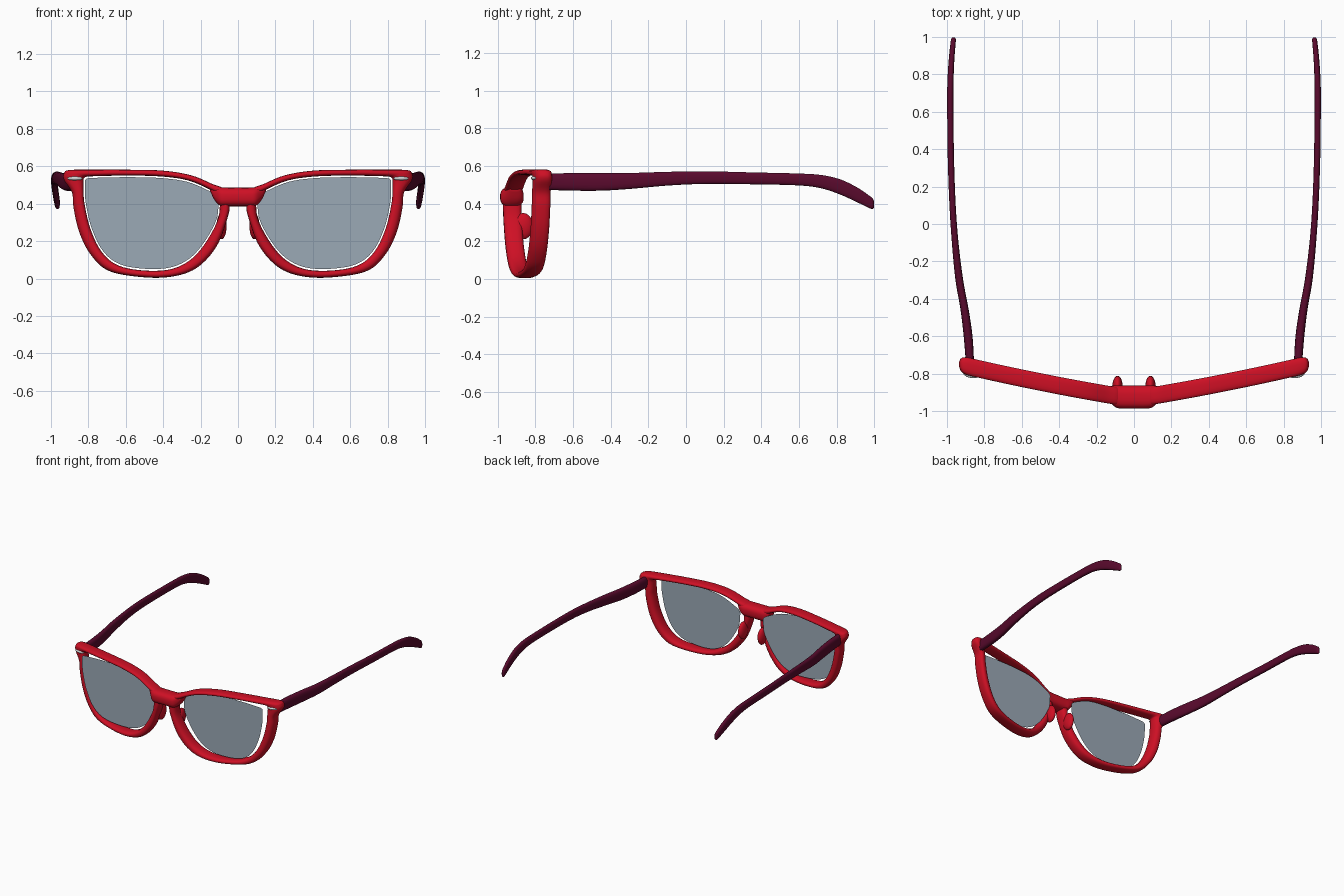
import bpy, math
from mathutils import Vector

if "Cube" in bpy.data.objects:
    bpy.data.objects.remove(bpy.data.objects["Cube"])


def material(name, rgba):
    m = bpy.data.materials.new(name)
    m.diffuse_color = rgba
    m.use_nodes = True
    m.node_tree.nodes["Principled BSDF"].inputs["Base Color"].default_value = m.diffuse_color
    return m


RED = material("red_plastic", (0.62, 0.005, 0.018, 1))
PLUM = material("dark_plum", (0.10, 0.003, 0.026, 1))
GLASS = material("tinted_glass", (0.33, 0.40, 0.47, 0.75))
SILVER = material("silver", (0.65, 0.67, 0.68, 1))


def make(name, verts, faces, mat, mirror=True):
    me = bpy.data.meshes.new(name)
    me.from_pydata(verts, [], faces)
    me.materials.append(mat)
    ob = bpy.data.objects.new(name, me)
    bpy.context.collection.objects.link(ob)
    if mirror:
        ob.modifiers.new("mirror", 'MIRROR')
    bpy.ops.object.select_all(action='DESELECT')
    ob.select_set(True)
    bpy.context.view_layer.objects.active = ob
    bpy.ops.object.mode_set(mode='EDIT')
    bpy.ops.mesh.select_all(action='SELECT')
    if len(faces) > 1:
        bpy.ops.mesh.normals_make_consistent(inside=False)
    bpy.ops.object.mode_set(mode='OBJECT')
    bpy.ops.object.shade_smooth_by_angle(angle=math.radians(50))
    return ob


def smooth(rows, steps, closed):
    """Catmull-Rom interpolation of rows of numbers."""
    n, out = len(rows), []
    pick = (lambda i: rows[i % n]) if closed else (lambda i: rows[max(0, min(n - 1, i))])
    for i in range(n if closed else n - 1):
        for s in range(steps):
            t = s / steps
            out.append([0.5 * (2 * b + (c - a) * t + (2 * a - 5 * b + 4 * c - d) * t * t
                               + (3 * b - a - 3 * c + d) * t ** 3)
                        for a, b, c, d in zip(pick(i - 1), pick(i), pick(i + 1), pick(i + 2))])
    return out if closed else out + [list(rows[-1])]


def oval(k, power):
    """Unit rounded-square section with k points."""
    pts = []
    for i in range(k):
        a = 2 * math.pi * (i + 0.5) / k
        c, s = math.cos(a), math.sin(a)
        pts.append((math.copysign(abs(c) ** power, c), math.copysign(abs(s) ** power, s)))
    return pts


def skin(rings, closed):
    n, k = len(rings), len(rings[0])
    verts = [v for r in rings for v in r]
    faces = [(i * k + j, i * k + (j + 1) % k, (i + 1) % n * k + (j + 1) % k, (i + 1) % n * k + j)
             for i in range(n if closed else n - 1) for j in range(k)]
    if not closed:
        faces += [tuple(range(k)), tuple(range((n - 1) * k, n * k))]
    return verts, faces


def wrap_y(x):
    return -0.935 + 0.16 * x + 0.04 * x * x


# Rims: inner x, z and outer x, z around one lens, including the end piece
RIM = [(.097, .40, .045, .39), (.10, .44, .07, .475), (.15, .475, .14, .507),
       (.27, .525, .25, .552), (.42, .546, .40, .577), (.60, .55, .60, .582),
       (.76, .547, .78, .582), (.812, .543, .905, .580), (.825, .53, .932, .56),
       (.826, .50, .93, .525), (.825, .46, .888, .46), (.82, .40, .88, .38),
       (.79, .27, .85, .25), (.73, .145, .79, .13), (.64, .07, .69, .04),
       (.50, .043, .50, .006), (.36, .05, .34, .012), (.255, .10, .215, .06),
       (.175, .19, .115, .17), (.11, .31, .06, .31)]
loop = smooth(RIM, 5, True)
rings = []
for ix, iz, ox, oz in loop:
    ring = []
    for u, v in oval(16, 0.75):
        f = (u + 1) / 2
        x, z = ix + (ox - ix) * f, iz + (oz - iz) * f
        ring.append((x, wrap_y(x) + 0.048 * v, z))
    rings.append(ring)
make("rims", *skin(rings, True), RED)

# Lenses: flat thin panes just inside the rims
cx, cz = 0.46, 0.31
pane = [(cx + (p[0] - cx) * 0.98, -0.85, cz + (p[1] - cz) * 0.965) for p in loop]
make("lenses", pane, [tuple(range(len(pane)))], GLASS)

# Bridge: x, y centre, z centre, half depth, half height
half = [(.0, -.925, .436, .062, .051), (.06, -.925, .436, .062, .051),
        (.095, -.922, .438, .060, .050), (.125, -.912, .455, .046, .037),
        (.15, -.908, .485, .030, .015)]
stations = [(-s[0],) + s[1:] for s in reversed(half[1:])] + half
rings = [[(x, y + d * u, z + h * v) for u, v in oval(20, 0.7)]
         for x, y, z, d, h in smooth(stations, 4, False)]
make("bridge", *skin(rings, False), RED, mirror=False)

# Temples: y, x centre, z centre, half width, half height
TEMPLE = [(-.76, .876, .517, .022, .044), (-.60, .887, .515, .024, .047),
          (-.45, .907, .515, .022, .047), (-.30, .934, .520, .021, .043),
          (-.10, .956, .532, .018, .037), (.10, .970, .538, .017, .034),
          (.35, .979, .534, .017, .032), (.60, .982, .528, .017, .032),
          (.72, .982, .516, .017, .036), (.82, .979, .488, .016, .041),
          (.91, .973, .446, .015, .040), (.97, .967, .411, .014, .034),
          (.99, .965, .400, .012, .029), (.998, .964, .396, .006, .018)]
rings = [[(x + w * u, y, z + h * v) for u, v in oval(16, 0.75)]
         for y, x, z, w, h in smooth(TEMPLE, 4, False)]
make("temples", *skin(rings, False), PLUM)


def ellipsoid(name, centre, radii, turn, mat):
    c, rings = Vector(centre), []
    for i in range(13):
        a = math.pi * (0.02 + 0.96 * i / 12)
        ring = []
        for j in range(20):
            b = 2 * math.pi * j / 20
            x, y = radii[0] * math.cos(a), radii[1] * math.sin(a) * math.cos(b)
            ring.append(c + Vector((x * math.cos(turn) - y * math.sin(turn),
                                    x * math.sin(turn) + y * math.cos(turn),
                                    radii[2] * math.sin(a) * math.sin(b))))
        rings.append(ring)
    make(name, *skin(rings, False), mat)


# Nose pads behind the inner rims, and metal rivets on the end pieces
ellipsoid("nose_pads", (.088, -.865, .28), (.027, .053, .07), 0, RED)
ellipsoid("rivets", (.872, -.805, .535), (.042, .018, .011), 0.2, SILVER)
